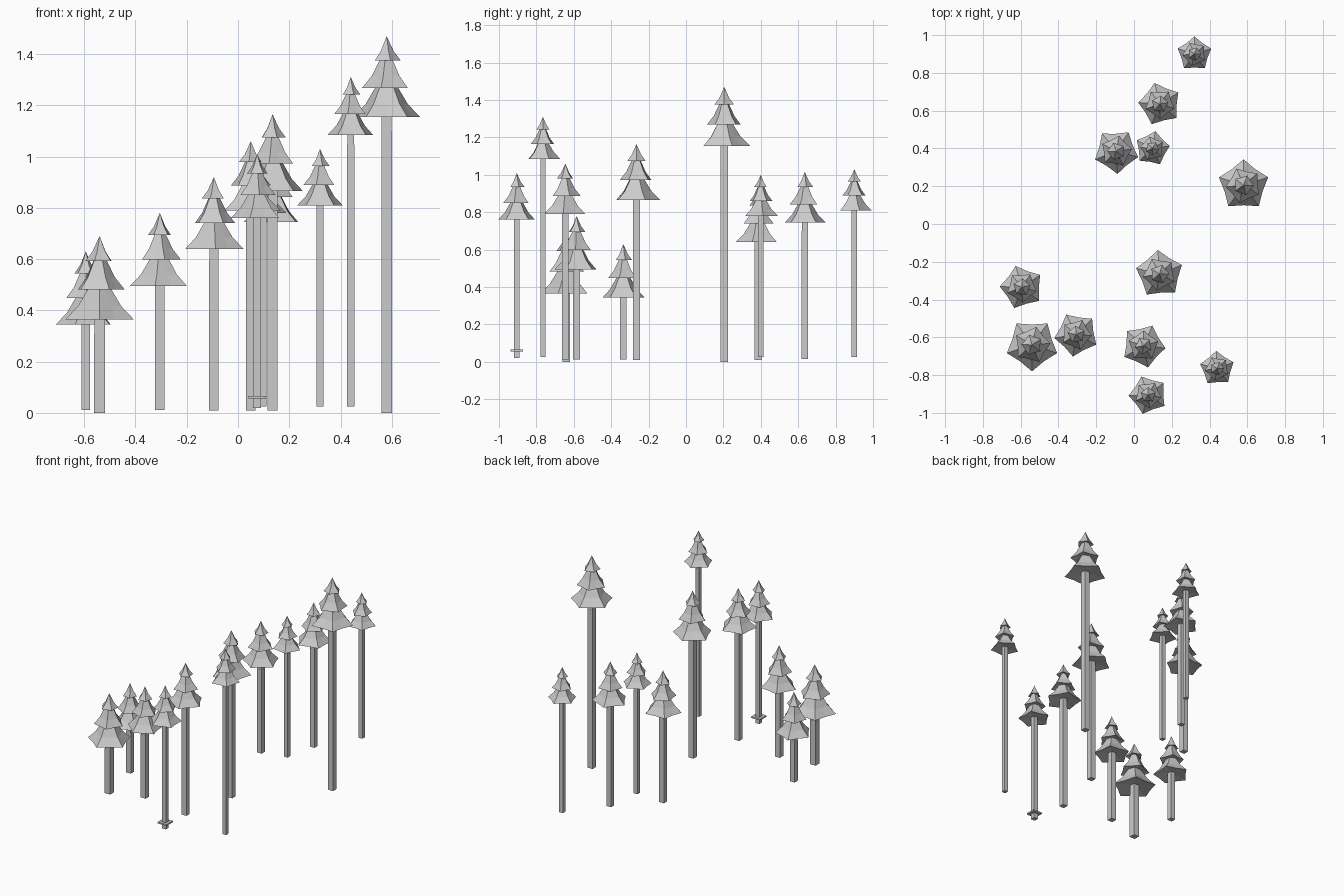
import bpy, bmesh, math
from mathutils import Matrix

if "Cube" in bpy.data.objects:
    bpy.data.objects.remove(bpy.data.objects["Cube"])

grey = bpy.data.materials.new("plain grey")
grey.diffuse_color = (0.6, 0.6, 0.6, 1)
grey.use_nodes = True
grey.node_tree.nodes["Principled BSDF"].inputs["Base Color"].default_value = grey.diffuse_color


def finish(name, bm, loc):
    bmesh.ops.recalc_face_normals(bm, faces=bm.faces)
    me = bpy.data.meshes.new(name)
    bm.to_mesh(me)
    bm.free()
    me.materials.append(grey)
    ob = bpy.data.objects.new(name, me)
    ob.location = loc
    bpy.context.collection.objects.link(ob)


def box(name, x, y, z0, z1, width):
    bm = bmesh.new()
    bmesh.ops.create_cube(bm, size=1, matrix=Matrix.Diagonal((width, width, z1 - z0, 1)))
    finish(name, bm, (x, y, (z0 + z1) / 2))


def ring(bm, r, z, angle, waist):
    # five corners with pulled-in midpoints between them
    verts = []
    for i in range(10):
        a = angle + i * math.pi / 5
        rr = r if i % 2 == 0 else r * waist
        verts.append(bm.verts.new((rr * math.cos(a), rr * math.sin(a), z)))
    return verts


def tier(bm, z_top, z_rim, r_top, r_rim, angle):
    # flared skirt: narrow top, concave middle, wide star-shaped rim
    h = z_top - z_rim
    rings = [ring(bm, r_rim, z_rim, angle, 0.77),
             ring(bm, r_top + (r_rim - r_top) * 0.5, z_rim + h * 0.38, angle, 0.82)]
    if r_top > 0:
        rings.append(ring(bm, r_top, z_top, angle, 0.82))
    for lo, hi in zip(rings, rings[1:]):
        for i in range(10):
            j = (i + 1) % 10
            bm.faces.new((lo[i], lo[j], hi[j], hi[i]))
    # pointed top and slightly hollow underside
    for loop, z in ((rings[-1], z_top), (rings[0], z_rim + h * 0.12)):
        tip = bm.verts.new((0, 0, z))
        for i in range(10):
            bm.faces.new((loop[i], loop[(i + 1) % 10], tip))


def tree(n, x, y, z0, rim, top, r, width, degrees):
    a = math.radians(degrees)
    h = top - rim
    joint = rim - 0.4 * r
    box(f"trunk_{n}", x, y, z0, joint, width)
    box(f"upper_trunk_{n}", x, y, joint, rim + 0.1 * h, width * 0.97)
    bm = bmesh.new()
    tier(bm, h * 0.42, 0, r * 0.26, r, a)
    tier(bm, h * 0.74, h * 0.36, r * 0.16, r * 0.70, a + 0.4)
    tier(bm, h, h * 0.70, 0, r * 0.40, a + 0.9)
    finish(f"crown_{n}", bm, (x, y, rim))


# x, y, trunk base, crown base, top, crown radius, trunk width, turn
trees = [
    (0.32, 0.90, 0.025, 0.81, 1.03, 0.093, 0.029, 90),
    (0.137, 0.635, 0.015, 0.745, 1.015, 0.115, 0.033, 32),
    (-0.094, 0.385, 0.01, 0.64, 0.92, 0.12, 0.037, -87),
    (0.097, 0.40, 0.025, 0.78, 1.0, 0.093, 0.029, 80),
    (0.58, 0.205, 0.0, 1.155, 1.47, 0.137, 0.040, 90),
    (0.135, -0.265, 0.01, 0.865, 1.165, 0.128, 0.038, 94),
    (-0.594, -0.335, 0.012, 0.345, 0.63, 0.117, 0.035, 106),
    (-0.54, -0.64, 0.0, 0.365, 0.69, 0.14, 0.042, 54),
    (-0.305, -0.585, 0.012, 0.495, 0.78, 0.118, 0.038, 45),
    (0.05, -0.645, 0.01, 0.79, 1.06, 0.117, 0.036, 66),
    (0.44, -0.765, 0.025, 1.085, 1.31, 0.093, 0.028, 93),
    (0.075, -0.905, 0.02, 0.76, 1.01, 0.104, 0.031, 38),
]
for n, t in enumerate(trees, 1):
    tree(n, *t)

# small collar near the foot of the front tree
box("trunk_collar", 0.075, -0.905, 0.056, 0.066, 0.068)
